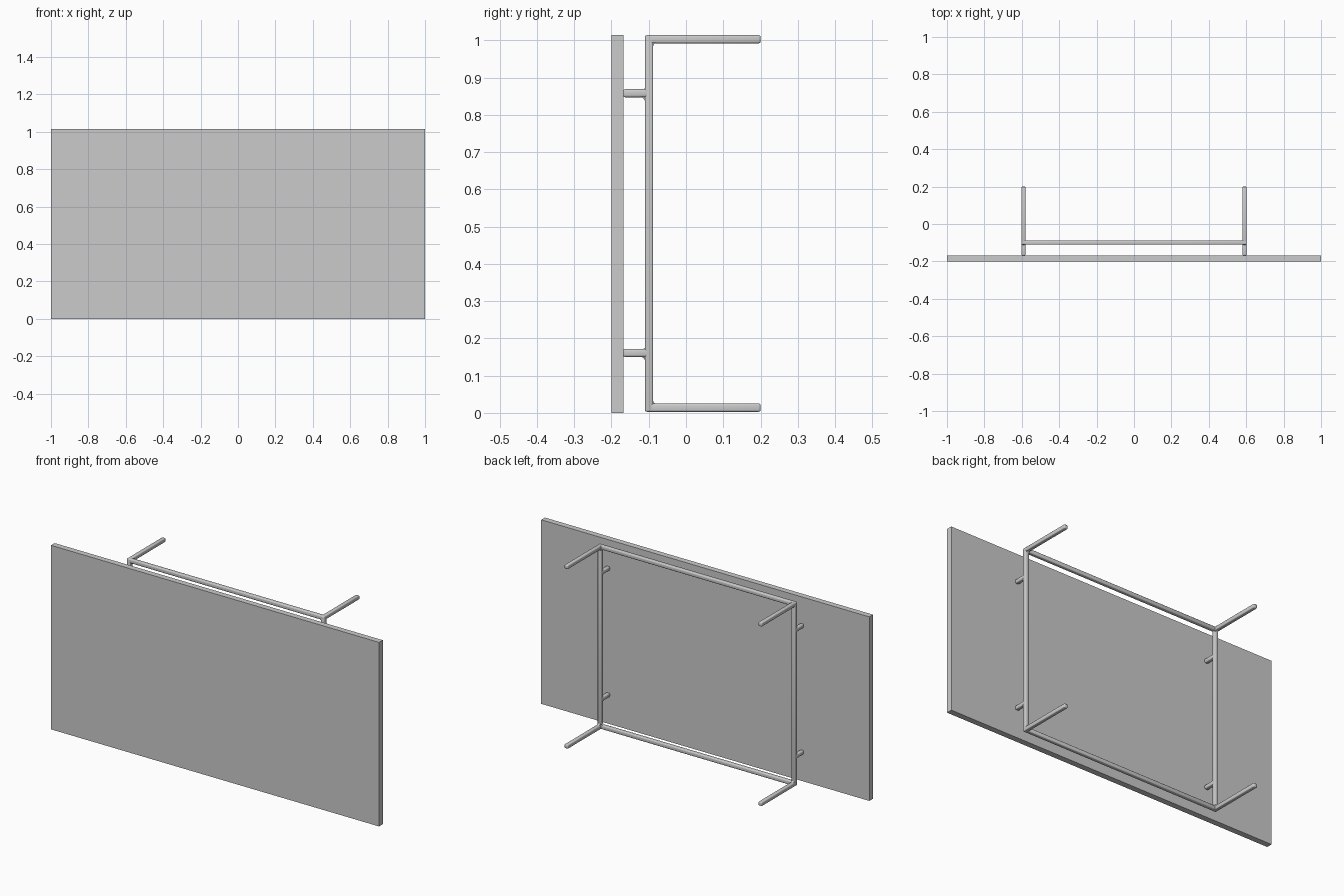
import bpy, bmesh, math
from mathutils import Vector

if "Cube" in bpy.data.objects:
    bpy.data.objects.remove(bpy.data.objects["Cube"])

T = 0.022            # tube thickness
H = 1.014            # overall height
X = 0.591            # upright centre
YB, YF = -0.11, -0.088   # frame depth range
PANEL_Y = -0.168     # rear face of panel


def finish(name, bm):
    bmesh.ops.recalc_face_normals(bm, faces=bm.faces)
    me = bpy.data.meshes.new(name)
    bm.to_mesh(me)
    bm.free()
    ob = bpy.data.objects.new(name, me)
    bpy.context.collection.objects.link(ob)
    return ob


def box(name, lo, hi, bevel=0.0):
    bm = bmesh.new()
    bmesh.ops.create_cube(bm, size=1)
    lo, hi = Vector(lo), Vector(hi)
    for v in bm.verts:
        v.co = Vector(((lo[i] + hi[i]) / 2 + v.co[i] * (hi[i] - lo[i]) for i in range(3)))
    if bevel:
        bmesh.ops.bevel(bm, geom=bm.edges[:], offset=bevel, segments=3,
                        profile=0.5, affect='EDGES')
    ob = finish(name, bm)
    if bevel:
        smooth(ob)
    return ob


def smooth(ob):
    bpy.ops.object.select_all(action='DESELECT')
    bpy.context.view_layer.objects.active = ob
    ob.select_set(True)
    bpy.ops.object.shade_smooth_by_angle(angle=math.radians(40))


def fillet(name, corner, u, v, w, r, depth):
    """Concave corner filler: u and v leave the corner, w is the extrusion axis."""
    c, u, v, w = (Vector(a) for a in (corner, u, v, w))
    e = 0.003
    pts = [c - (u + v) * e, c + u * r - v * e]
    for i in range(6):
        a = math.pi / 2 * i / 5
        pts.append(c + u * r * (1 - math.sin(a)) + v * r * (1 - math.cos(a)))
    pts.append(c + v * r - u * e)
    bm = bmesh.new()
    f = bm.faces.new([bm.verts.new(p - w * depth / 2) for p in pts])
    ext = bmesh.ops.extrude_face_region(bm, geom=[f])
    bmesh.ops.translate(bm, vec=w * depth,
                        verts=[g for g in ext['geom'] if isinstance(g, bmesh.types.BMVert)])
    smooth(finish(name, bm))


# Flat panel
box("panel", (-1, -0.2, 0), (1, PANEL_Y, H))

# Horizontal rails
for tag, z in (("lower", 0.003), ("upper", H - T)):
    box(tag + "_rail", (-X, YB, z), (X, YF, z + T), 0.005)

for side, s in (("left", -1), ("right", 1)):
    x = s * X
    x0, x1 = x - T / 2, x + T / 2
    box(side + "_upright", (x0, YB, 0.003), (x1, YF, H), 0.005)

    # Arms reaching backwards, with softened inner corners
    for tag, z, d in (("lower", 0.003, 1), ("upper", H - T, -1)):
        box(f"{side}_{tag}_arm", (x0, YB + 0.003, z), (x1, 0.2, z + T), 0.005)
        inner = z + T if d > 0 else z
        fillet(f"{side}_{tag}_arm_fillet", (x, YF, inner), (0, 1, 0), (0, 0, d),
               (1, 0, 0), 0.008, 0.014)
        fillet(f"{side}_{tag}_rail_fillet", (x - s * T / 2, (YB + YF) / 2, inner),
               (-s, 0, 0), (0, 0, d), (0, 1, 0), 0.008, 0.014)

    # Pegs joining the frame to the panel
    for tag, z in (("lower", 0.161), ("upper", 0.858)):
        box(f"{side}_{tag}_peg", (x0, PANEL_Y - 0.001, z - T / 2),
            (x1, YB + 0.012, z + T / 2), 0.006)
        for n, d in (("under", -1), ("over", 1)):
            fillet(f"{side}_{tag}_peg_fillet_{n}", (x, YB, z + d * T / 2), (0, -1, 0),
                   (0, 0, d), (1, 0, 0), 0.012 if d < 0 else 0.005, 0.012)
